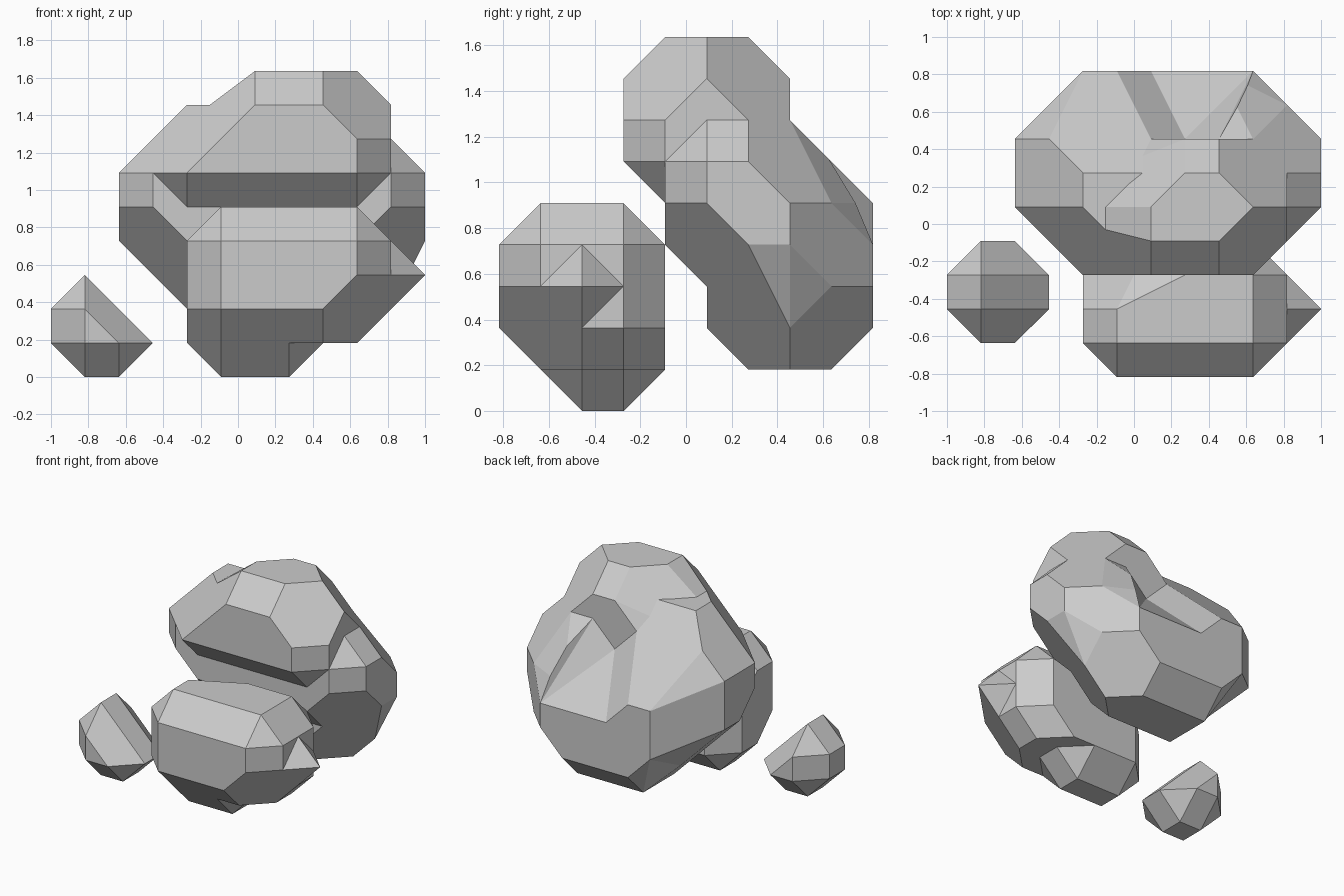
import bpy
import bmesh

# Remove the default object
default = bpy.data.objects.get("Cube")
if default:
    bpy.data.objects.remove(default, do_unlink=True)

# One stone colour
GREY = (0.6, 0.6, 0.6, 1)
stone = bpy.data.materials.new("stone grey")
stone.use_nodes = True
stone.diffuse_color = GREY
shader = next(n for n in stone.node_tree.nodes if n.type == "BSDF_PRINCIPLED")
shader.inputs["Base Color"].default_value = GREY

# The facets sit on a regular lattice
CELL = 2 / 11
HALF_WIDTH, HALF_DEPTH = 5.5, 4.5


def lattice_point(x, y, z):
    return ((x - HALF_WIDTH) * CELL, (y - HALF_DEPTH) * CELL, z * CELL)


def lump(name, rows):
    """Convex faceted stone; each row is an edge across x: left, right, y, z."""
    mesh = bpy.data.meshes.new(name)
    bm = bmesh.new()
    points = {(x, y, z) for left, right, y, z in rows for x in (left, right)}
    for point in sorted(points):
        bm.verts.new(lattice_point(*point))
    result = bmesh.ops.convex_hull(bm, input=bm.verts)
    spare = set(result["geom_interior"] + result["geom_unused"])
    inner = [g for g in spare if isinstance(g, bmesh.types.BMVert)]
    bmesh.ops.delete(bm, geom=inner, context="VERTS")
    bmesh.ops.dissolve_limit(bm, angle_limit=0.01, verts=bm.verts, edges=bm.edges)
    bmesh.ops.recalc_face_normals(bm, faces=bm.faces)
    bm.to_mesh(mesh)
    bm.free()
    mesh.materials.append(stone)
    obj = bpy.data.objects.new(name, mesh)
    bpy.context.scene.collection.objects.link(obj)
    return obj


def combine(base, operation, *others):
    """Fuse lumps into, or carve them out of, the base and remove the leftovers."""
    for other in others:
        modifier = base.modifiers.new("combine", "BOOLEAN")
        modifier.operation = operation
        modifier.solver = "EXACT"
        modifier.object = other
        bpy.context.view_layer.objects.active = base
        bpy.ops.object.modifier_apply(modifier=modifier.name)
        bpy.data.objects.remove(other, do_unlink=True)


# Small pebble with a ridge on top
lump("pebble", [
    (1, 1, 2, 3), (1, 1, 3, 3), (0, 0, 2, 2), (0, 0, 3, 2),
    (0, 3, 2, 1), (0, 3, 3, 1), (1, 1, 1, 2), (1, 1, 4, 2),
    (1, 2, 1, 1), (1, 2, 4, 1), (1, 2, 2, 0), (1, 2, 3, 0),
])

# Front rock: main mass, foot and pointed side spur
front_rock = lump("front_rock", [
    (5, 8, 0, 2), (9, 9, 0, 3), (5, 9, 0, 4), (4, 10, 1, 4),
    (10, 10, 1, 3), (4, 4, 1, 2), (4, 4, 2, 4), (10, 10, 3, 4),
    (4, 4, 3, 3), (5, 9, 1, 5), (5, 6, 2, 5), (7, 9, 3, 5),
    (6, 9, 4, 4), (5, 5, 4, 3), (4, 9, 2, 1), (4, 9, 3, 1),
    (10, 10, 2, 2), (10, 10, 3, 2), (5, 9, 4, 2), (5, 8, 4, 1),
    (5, 8, 1, 1),
])
rock_foot = lump("rock_foot", [
    (5, 7, 2, 0), (5, 7, 3, 0), (4, 8, 2, 1), (4, 8, 3, 1),
    (5, 7, 1, 1), (5, 7, 4, 1), (5, 7, 2, 2), (5, 7, 3, 2),
])
rock_spur = lump("rock_spur", [
    (9, 11, 2, 3), (10, 10, 1, 3), (10, 10, 2, 4),
    (10, 10, 3, 3), (10, 10, 2, 2),
])
combine(front_rock, "UNION", rock_foot, rock_spur)

# Back boulder: broad body, overhanging head and base
boulder = lump("boulder", [
    (3, 10, 4, 6), (3, 10, 4, 5), (4, 9, 4, 4), (2, 11, 5, 6),
    (2, 11, 5, 5), (2, 11, 6, 6), (2, 11, 6, 4), (2, 11, 7, 4),
    (2, 11, 7, 5), (2, 2, 7, 6), (3, 9, 7, 7), (4, 9, 6, 8),
    (4, 4, 5, 8), (5, 5, 4, 8), (10, 10, 5, 7), (10, 10, 6, 7),
    (10, 10, 8, 5), (4, 8, 9, 5), (4, 9, 9, 4), (4, 9, 9, 3),
    (10, 10, 8, 3), (4, 9, 6, 2), (4, 10, 7, 2), (10, 10, 6, 3),
])
boulder_head = lump("boulder_head", [
    (4, 9, 3, 6), (9, 9, 3, 7), (6, 8, 3, 8), (6, 8, 4, 9),
    (6, 9, 5, 9), (7, 8, 6, 9), (3, 10, 4, 6), (10, 10, 4, 7),
    (10, 10, 5, 8), (10, 10, 6, 7), (7, 8, 7, 8), (6, 9, 7, 7),
    (5, 5, 4, 8), (5, 5, 5, 8), (2, 2, 5, 6), (4, 9, 4, 5),
    (5, 9, 6, 5),
])
boulder_base = lump("boulder_base", [
    (4, 9, 5, 3), (5, 8, 5, 2), (5, 8, 6, 1), (5, 9, 7, 1),
    (5, 8, 8, 1), (4, 9, 6, 2), (4, 10, 7, 2), (5, 8, 9, 2),
    (4, 9, 9, 3), (4, 10, 8, 3), (4, 9, 7, 4),
])
combine(boulder, "UNION", boulder_head, boulder_base)

# Shallow hollow running down the back of the boulder
back_hollow = lump("back_hollow", [
    (7, 7, 7, 6), (6, 9, 9, 4), (6, 8, 7, 7), (5, 9, 9, 5),
    (5, 8, 8, 8), (4, 10, 10, 6), (6, 9, 10, 4),
])
combine(boulder, "DIFFERENCE", back_hollow)
